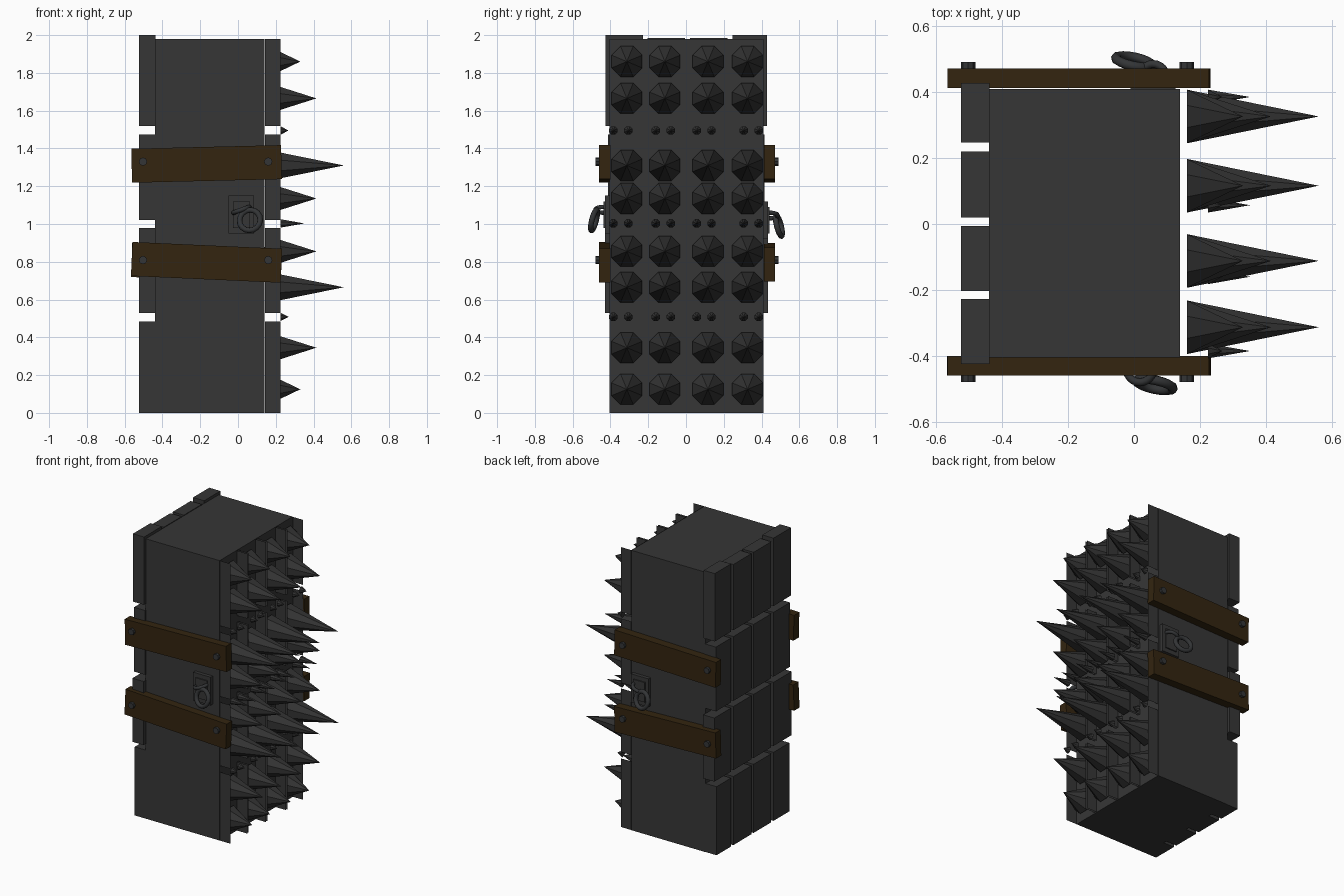
import bpy, bmesh, math
from mathutils import Matrix, Vector

if "Cube" in bpy.data.objects:
    bpy.data.objects.remove(bpy.data.objects["Cube"])


def material(name, rgb):
    m = bpy.data.materials.new(name)
    m.diffuse_color = (*rgb, 1)
    m.use_nodes = True
    m.node_tree.nodes["Principled BSDF"].inputs["Base Color"].default_value = m.diffuse_color
    return m


IRON = material("dark iron", (0.037, 0.037, 0.037))
SPIKE = material("spike iron", (0.032, 0.032, 0.032))
RING = material("ring iron", (0.033, 0.035, 0.037))
WOOD = material("dark wood", (0.033, 0.018, 0.005))


def finish(bm, name, mat):
    me = bpy.data.meshes.new(name)
    bm.to_mesh(me)
    bm.free()
    me.materials.append(mat)
    ob = bpy.data.objects.new(name, me)
    bpy.context.collection.objects.link(ob)
    return ob


def add_box(bm, lo, hi, tilt=0.0):
    lo, hi = Vector(lo), Vector(hi)
    m = (Matrix.Translation((lo + hi) / 2) @ Matrix.Rotation(tilt, 4, 'Y')
         @ Matrix.Diagonal((*(hi - lo), 1)))
    return bmesh.ops.create_cube(bm, size=1, matrix=m)["verts"]


def add_cone(bm, base, tip, y, z, r, sides=8):
    m = (Matrix.Translation(((base + tip) / 2, y, z)) @ Matrix.Rotation(math.pi / 2, 4, 'Y')
         @ Matrix.Rotation(math.pi / sides, 4, 'Z'))
    bmesh.ops.create_cone(bm, cap_ends=True, segments=sides, radius1=r, radius2=0,
                          depth=tip - base, matrix=m)


def add_torus(bm, R, r, m, n=16, k=8, arc=1.0):
    count = n if arc == 1.0 else n + 1
    rows = []
    for i in range(count):
        a = 2 * math.pi * arc * i / n
        rows.append([bm.verts.new(m @ Vector((
            (R + r * math.cos(b)) * math.cos(a), (R + r * math.cos(b)) * math.sin(a),
            r * math.sin(b)))) for b in (2 * math.pi * j / k for j in range(k))])
    for i in range(n):
        p, q = rows[i], rows[(i + 1) % count]
        for j in range(k):
            bm.faces.new((p[j], q[j], q[(j + 1) % k], p[(j + 1) % k]))


# Main block
bm = bmesh.new()
add_box(bm, (-0.44, -0.405, 0), (0.14, 0.41, 1.98))
finish(bm, "main_block", IRON)

# Back tiles, slightly uneven on the outer edges
ROWS = [(0, 0.485), (0.53, 0.98), (1.02, 1.475), (1.52, 1.985)]
COLS = [(-0.405, -0.228), (-0.203, -0.006), (0.02, 0.22), (0.247, 0.41)]
SIDE = [0.405, 0.43, 0.412, 0.425]
bm = bmesh.new()
for r, (z0, z1) in enumerate(ROWS):
    for c, (y0, y1) in enumerate(COLS):
        if c == 0:
            y0 = -SIDE[r]
        if c == 3:
            y1 = SIDE[r] + 0.003
        top = 2.0 if r == 3 and c in (0, 3) else z1
        add_box(bm, (-0.525, y0, z0), (-0.438, y1, top))
finish(bm, "back_tiles", IRON)

# Front tile cells: open sockets that face inwards around the spikes
FCOLS = [(-0.405, -0.217), (-0.203, -0.006), (0.01, 0.217), (0.23, 0.408)]
bm = bmesh.new()
for z0, z1 in ROWS:
    for y0, y1 in FCOLS:
        add_box(bm, (0.143, y0, z0), (0.225, y1, min(z1, 1.98)))
bm.normal_update()
drop = [f for f in bm.faces if abs(f.normal.z) > 0.5 or f.normal.x > 0.5]
bmesh.ops.delete(bm, geom=drop, context='FACES')
bmesh.ops.reverse_faces(bm, faces=bm.faces[:])
finish(bm, "front_cells", IRON)

# Large spikes
bm = bmesh.new()
for z, tip in [(0.125, 0.33), (0.345, 0.415), (0.665, 0.56), (0.855, 0.415),
               (1.135, 0.415), (1.31, 0.56), (1.665, 0.415), (1.86, 0.33)]:
    for y in (-0.313, -0.112, 0.116, 0.326):
        add_cone(bm, 0.16, tip, y, z, 0.088)
finish(bm, "large_spikes", SPIKE)

# Small spikes in the seams
bm = bmesh.new()
for z, tip in [(0.508, 0.268), (1.003, 0.352), (1.495, 0.268)]:
    for y in (-0.385, -0.305, -0.16, -0.08, 0.057, 0.135, 0.305, 0.385):
        add_cone(bm, 0.225, tip, y, z, 0.024)
finish(bm, "small_spikes", SPIKE)

# Side planks and their bolts
planks, bolts = bmesh.new(), bmesh.new()
for s, inner, outer in [(-1, 0.40, 0.46), (1, 0.413, 0.472)]:
    for zc, tilt in [(1.318, -0.024), (0.797, 0.045 if s < 0 else 0.03)]:
        ys = sorted((s * inner, s * outer))
        add_box(planks, (-0.563, ys[0], zc - 0.09), (0.23, ys[1], zc + 0.09), tilt)
        for x in (-0.503, 0.16):
            m = (Matrix.Translation((x, s * (outer + 0.002), zc + 0.012))
                 @ Matrix.Rotation(math.pi / 2, 4, 'X'))
            bmesh.ops.create_cone(bolts, cap_ends=True, segments=8, radius1=0.022,
                                  radius2=0.022, depth=0.034, matrix=m)
finish(planks, "side_planks", WOOD)
finish(bolts, "plank_bolts", RING)

# Ring plates, staples and hanging rings on both sides
plates, rings = bmesh.new(), bmesh.new()
for s, px, pz, rx, face in [(-1, 0.018, 1.05, 0.063, 0.405), (1, 0.058, 1.02, 0.0, 0.41)]:
    ys = sorted((s * (face - 0.005), s * (face + 0.025)))
    add_box(plates, (px - 0.068, ys[0], pz - 0.1), (px + 0.068, ys[1], pz + 0.1))
    ys = sorted((s * (face + 0.02), s * (face + 0.033)))
    add_box(plates, (px - 0.045, ys[0], pz - 0.07), (px + 0.045, ys[1], pz + 0.07))
    # staple arching out of the plate
    m = (Matrix.Translation((px, s * (face + 0.03), pz + 0.025))
         @ Matrix.Rotation(math.radians(-20), 4, 'Y'))
    if s < 0:
        m = m @ Matrix.Rotation(math.pi, 4, 'Z')
    add_torus(rings, 0.045, 0.012, m, 12, 8, 0.5)
    # ring
    m = (Matrix.Translation((rx, s * (face + 0.082), pz - 0.03))
         @ Matrix.Rotation(math.radians(-12), 4, 'Z')
         @ Matrix.Rotation(math.radians(90 + s * 14), 4, 'X'))
    add_torus(rings, 0.056, 0.015, m)
finish(plates, "ring_plates", IRON)
ob = finish(rings, "hanging_rings", RING)
for p in ob.data.polygons:
    p.use_smooth = True
